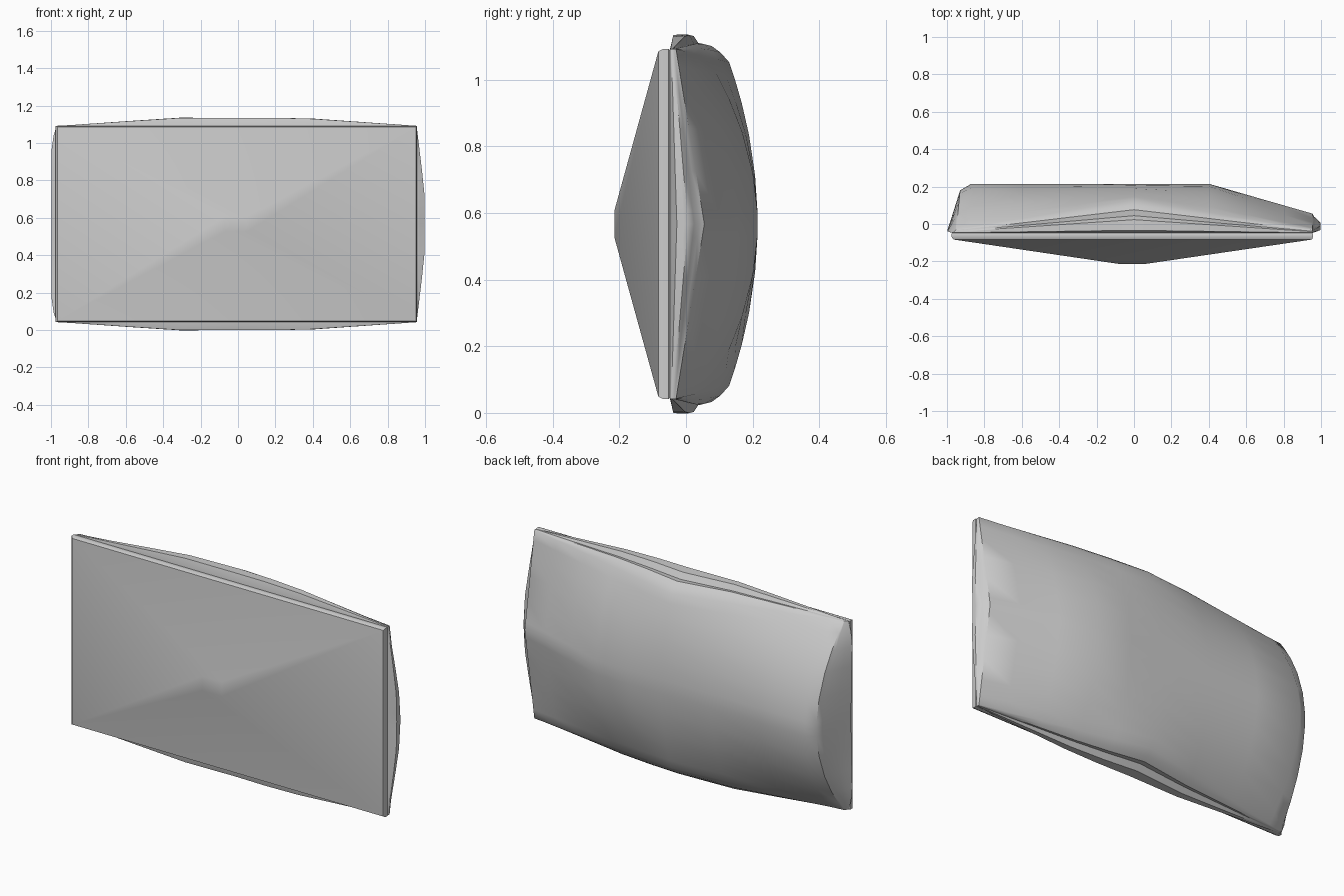
import bpy, bmesh

if "Cube" in bpy.data.objects:
    bpy.data.objects.remove(bpy.data.objects["Cube"])

ZC, HALF = 0.567, 0.525          # mid height and half height of the rim


def interp(x, pts):
    if x <= pts[0][0]:
        return pts[0][1]
    for (a, fa), (b, fb) in zip(pts, pts[1:]):
        if x <= b:
            return fa + (fb - fa) * (x - a) / (b - a)
    return pts[-1][1]


def make_object(name, bm, angle):
    bmesh.ops.recalc_face_normals(bm, faces=bm.faces)
    mesh = bpy.data.meshes.new(name)
    bm.to_mesh(mesh)
    bm.free()
    ob = bpy.data.objects.new(name, mesh)
    bpy.context.collection.objects.link(ob)
    bpy.ops.object.select_all(action='DESELECT')
    ob.select_set(True)
    bpy.context.view_layer.objects.active = ob
    bpy.ops.object.shade_smooth_by_angle(angle=angle)


def bridge(bm, a, b):
    n = len(a)
    for i in range(n):
        j = (i + 1) % n
        bm.faces.new((a[i], a[j], b[j], b[i]))


# Front panel: shallow pyramid with a blunt peak and a thin rim
bm = bmesh.new()
rings = []
for x0, x1, h, y in ((-0.07, 0.05, 0.04, -0.215), (-0.965, 0.952, 0.518, -0.083),
                     (-0.975, 0.957, HALF, -0.070), (-0.975, 0.957, HALF, -0.052),
                     (-0.955, 0.945, 0.515, -0.040)):
    rings.append([bm.verts.new((x, y, ZC + s * h))
                  for x, s in ((x0, -1), (x1, -1), (x1, 1), (x0, 1))])
for a, b in zip(rings, rings[1:]):
    bridge(bm, a, b)
bm.faces.new(rings[0])
bm.faces.new(rings[-1])
make_object("front_panel", bm, 0.7)

# Back shell: draped surface, low at the corners, plateau in the middle
XS = [-0.95, -0.87, -0.6, -0.3, 0.0, 0.2, 0.4, 0.6, 0.8, 0.955]
VS = [-1, -0.9, -0.75, -0.55, -0.3, -0.08, 0, 0.08, 0.3, 0.55, 0.75, 0.9, 1]
EDGE = [(-0.95, -0.03), (0.0, 0.13), (0.955, -0.03)]
MID = [(-0.95, 0.18), (-0.87, 0.215), (0.4, 0.215), (0.955, 0.055)]


def bulge(x):
    return interp(x, [(-0.95, 0), (0, 1), (0.955, 0)])


def back_point(x, v):
    t = abs(v)
    k = interp(x, [(0.4, 0), (0.955, 1)])
    p = (1 - t * t) * (1 - k) + (1 - t) * k
    e = interp(x, EDGE)
    y = e + (interp(x, MID) - e) * p
    shift = 0.02 * (1 - t * t) if x == XS[0] else 0
    return (x + shift, y, ZC + v * (HALF - 0.04 * bulge(x)))


bm = bmesh.new()
grid = [[bm.verts.new(back_point(x, v)) for v in VS] for x in XS]
for a, b in zip(grid, grid[1:]):
    for j in range(len(VS) - 1):
        bm.faces.new((a[j], b[j], b[j + 1], a[j + 1]))

# Side skirts: from the back edge down to the rim, with a raised welt
nx, nv = len(XS) - 1, len(VS) - 1
loop = ([(i, 0) for i in range(nx)] + [(nx, j) for j in range(nv)] +
        [(i, nv) for i in range(nx, 0, -1)] + [(0, j) for j in range(nv, 0, -1)])
prev = [grid[i][j] for i, j in loop]
TOP = [(0, 0), (0.08, 0.045), (0.4, 0.055), (0.52, 0.028), (0.75, 0.04), (1, 0)]
RIGHT = [(0, 0), (0.2, 0.042), (0.6, 0.042), (0.8, 0.01), (1, 0)]
LEFT = [(0, 0), (0.07, 0.03), (0.3, 0.022), (1, 0)]
for s in (0.85, 0.7, 0.52, 0.4, 0.2, 0.08, 0.0):
    ring = []
    for (i, j), _ in zip(loop, prev):
        ex, ey, ez = grid[i][j].co
        v, x = VS[j], XS[i]
        rx = -0.97 if i == 0 else (0.955 if i == nx else x)
        px, py, pz = (rx + (ex - rx) * s, -0.048 + (ey + 0.048) * s,
                      ZC + v * HALF + (ez - ZC - v * HALF) * s)
        if j in (0, nv):
            pz += v * interp(s, TOP) * min(1, 1.5 * bulge(x))
        elif i == nx:
            px += interp(s, RIGHT) * min(1, 1.5 * (1 - abs(v)))
        elif i == 0:
            px -= interp(s, LEFT) * min(1, 6 * (1 - abs(v)))
        ring.append(bm.verts.new((px, py, pz)))
    bridge(bm, prev, ring)
    prev = ring
bm.faces.new(prev)
make_object("back_shell", bm, 0.75)
